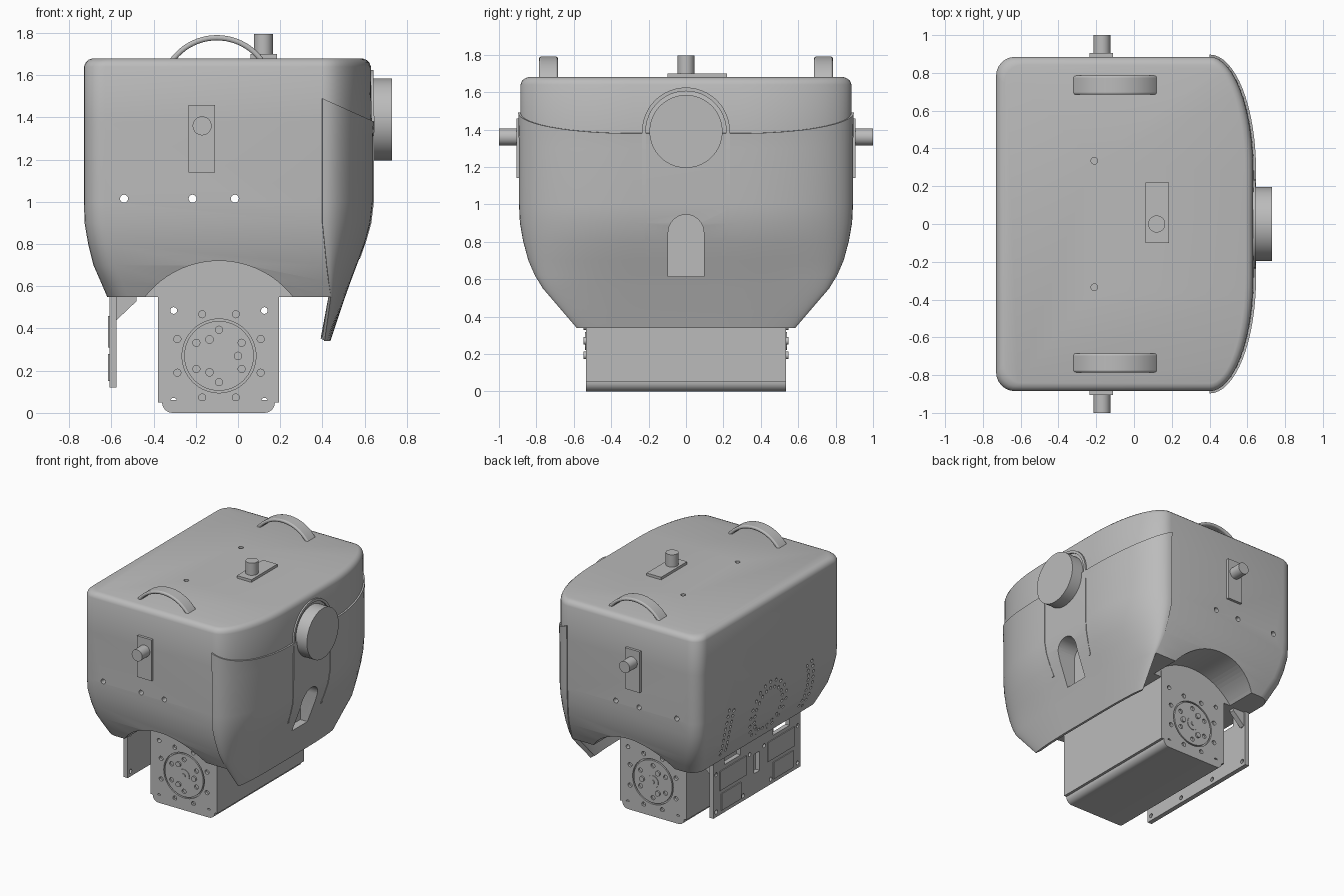
import bpy, bmesh, math
from math import pi, sin, cos, radians
from mathutils import Matrix, Vector

if "Cube" in bpy.data.objects:
    bpy.data.objects.remove(bpy.data.objects["Cube"])

grey = bpy.data.materials.new("plain grey")
grey.use_nodes = True
GREY = (0.5, 0.5, 0.5, 1)
grey.diffuse_color = GREY
grey.node_tree.nodes["Principled BSDF"].inputs["Base Color"].default_value = GREY


def finish(name, bm, smooth=True):
    bmesh.ops.recalc_face_normals(bm, faces=bm.faces)
    me = bpy.data.meshes.new(name)
    bm.to_mesh(me)
    bm.free()
    me.materials.append(grey)
    ob = bpy.data.objects.new(name, me)
    bpy.context.collection.objects.link(ob)
    if smooth:
        shade(ob)
    return ob


def activate(ob):
    bpy.ops.object.select_all(action="DESELECT")
    ob.select_set(True)
    bpy.context.view_layer.objects.active = ob


def shade(ob):
    activate(ob)
    bpy.ops.object.shade_smooth_by_angle(angle=radians(32))


def add_box(bm, x, y, z):
    m = Matrix.Translation(((x[0] + x[1]) / 2, (y[0] + y[1]) / 2, (z[0] + z[1]) / 2))
    m = m @ Matrix.Diagonal((x[1] - x[0], y[1] - y[0], z[1] - z[0], 1))
    return bmesh.ops.create_cube(bm, size=1, matrix=m)["verts"]


def add_cyl(bm, axis, start, length, r, segs=32):
    d = Vector({"x": (1, 0, 0), "y": (0, 1, 0), "z": (0, 0, 1)}[axis])
    m = Matrix.Translation(Vector(start) + d * length / 2) @ d.to_track_quat("Z", "Y").to_matrix().to_4x4()
    bmesh.ops.create_cone(bm, cap_ends=True, segments=segs, radius1=r, radius2=r,
                          depth=abs(length), matrix=m)


def add_prism(bm, pts, axis, a, b):
    place = (lambda p, t: (p[0], t, p[1])) if axis == "y" else (lambda p, t: (t, p[0], p[1]))
    face = bm.faces.new([bm.verts.new(place(p, a)) for p in pts])
    ext = bmesh.ops.extrude_face_region(bm, geom=[face])
    shift = Vector(place((0, 0), b - a))
    bmesh.ops.translate(bm, vec=shift, verts=[v for v in ext["geom"] if isinstance(v, bmesh.types.BMVert)])


def modify(ob, kind, **settings):
    mod = ob.modifiers.new(kind.lower(), kind)
    for k, v in settings.items():
        setattr(mod, k, v)
    activate(ob)
    bpy.ops.object.modifier_apply(modifier=mod.name)


def cut(ob, bm):
    cutter = finish("cutter", bm, False)
    cutter.hide_render = True
    modify(ob, "BOOLEAN", operation="DIFFERENCE", solver="EXACT", object=cutter)
    bpy.data.objects.remove(cutter)
    shade(ob)


# Levels of the body: height, back x, front x, start of front corner, half width
LEVELS = [(0.55, -.62, .50, .44, .765), (.62, -.65, .525, .43, .80), (.70, -.685, .555, .42, .835),
          (.80, -.71, .592, .41, .862), (.90, -.727, .62, .40, .88), (1.0, -.73, .632, .40, .885),
          (1.38, -.73, .634, .40, .885), (1.64, -.73, .63, .40, .885)]


def front_curve(xr, cx, hy, n=16):
    cy = hy * .32
    half = [(cx + (xr - cx) * cos(t), cy + (hy - cy) * sin(t))
            for t in [pi / 2 * i / n for i in range(n + 1)]]
    return [(x, -y) for x, y in reversed(half)] + half


def footprint(xl, xr, cx, hy):
    r, c = .1, []
    for i in range(7):
        t = pi / 2 + pi / 2 * i / 6
        c.append((xl + r + r * cos(t), hy - r + r * sin(t)))
    return front_curve(xr, cx, hy) + c + [(x, -y) for x, y in reversed(c)]


def loft(bm, rings, closed):
    rows = [[bm.verts.new(p) for p in ring] for ring in rings]
    n = len(rows[0])
    for a, b in zip(rows, rows[1:]):
        for i in range(n if closed else n - 1):
            j = (i + 1) % n
            bm.faces.new((a[i], a[j], b[j], b[i]))
    return rows


def front_x(z):
    for a, b in zip(LEVELS, LEVELS[1:]):
        if z <= b[0]:
            return a[2] + (b[2] - a[2]) * (z - a[0]) / (b[0] - a[0])
    return LEVELS[-1][2]


# Main body with rounded lid edge
rings = [[(x, y, z) for x, y in footprint(a, b, c, h)] for z, a, b, c, h in LEVELS]
for z, d in ((1.66, .008), (1.673, .022), (1.68, .042)):
    rings.append([(x, y, z) for x, y in footprint(-.73 + d, .63 - d, .40, .885 - d)])
bm = bmesh.new()
rows = loft(bm, rings, True)
bm.faces.new(rows[0])
bm.faces.new(rows[-1])
body = finish("body", bm)

# Front shell with skirt and rising upper rim
rings = []
for z, xl, xr, cx, hy in [(.34, 0, .43, .41, .585)] + LEVELS[:6] + [(1.3,) + LEVELS[5][1:], LEVELS[6]]:
    d = .012 if z > 1.35 else .008
    ring = front_curve(xr + d, cx, hy + (d if z > .6 else 0))
    top = z > 1.35
    rings.append([(x, y, 1.385 + (.45 * (xr - x) if top else 0)) if top else (x, y, z) for x, y in ring])
bm = bmesh.new()
loft(bm, rings, False)
shell = finish("front_shell", bm)
out = sum((p.normal.x for p in shell.data.polygons))
modify(shell, "SOLIDIFY", thickness=.03, offset=-1 if out > 0 else 1)

# Window recess in the front
for ob in (body, shell):
    bm = bmesh.new()
    arch = [(-.095, .615), (.095, .615)] + [(.095 * cos(pi * i / 16), .85 + .095 * sin(pi * i / 16)) for i in range(17)]
    add_prism(bm, arch, "x", .47, .8)
    cut(ob, bm)

# Round end openings around the motor, side holes, lid holes
bm = bmesh.new()
for s in (-1, 1):
    add_cyl(bm, "y", (-.09, s * .53, .275), s * .5, .445, 96)
for x in (-.54, -.215, -.015):
    add_cyl(bm, "y", (x, -1, 1.015), 2, .019, 16)
for s in (-1, 1):
    add_cyl(bm, "z", (-.21, s * .335, 1.6), .2, .018, 16)
cut(body, bm)

# Perforated pattern on the back: double ring with a curved double row each side
bm = bmesh.new()
dots = [(r, 2 * pi * i / 20) for r in (.165, .215) for i in range(20)]
dots += [(r, c + radians(20) * (i / 4 - 1)) for r in (.48, .54) for c in (0, pi) for i in range(9)]
for r, t in dots:
    add_cyl(bm, "x", (-.8, r * cos(t), .80 + r * sin(t)), .16, .013, 8)
cut(body, bm)

# Motor block
bm = bmesh.new()
add_box(bm, (-.38, .195), (-.535, .535), (.05, .6))
motor = finish("motor_block", bm)
bm = bmesh.new()
foot = []
for cx, a in ((.125, -90), (-.31, 180)):
    foot += [(cx + .05 * cos(radians(a + 15 * i)), .05 + .05 * sin(radians(a + 15 * i))) for i in range(7)]
foot = foot[:7] + [(.175, .06), (-.36, .06)] + foot[7:]
add_prism(bm, foot, "y", -.535, .535)
base = finish("motor_base", bm)
bm = bmesh.new()
for sx in (-1, 1):
    for sz in (-1, 1):
        add_cyl(bm, "y", (-.09 + sx * .215, -.7, .27 + sz * .215), 1.4, .016, 16)
for s in (-1, 1):
    add_cyl(bm, "y", (-.09, s * .52, .27), s * .1, .175, 64)
    for i in range(4):
        for d in (-22, 22):
            t = radians(90 * i + d)
            add_cyl(bm, "y", (-.09 + .213 * cos(t), s * .515, .27 + .213 * sin(t)), s * .1, .017, 16)
cut(motor, bm)

for s, side in ((-1, "front"), (1, "back")):
    # Motor hub with holes and bolts
    bm = bmesh.new()
    add_cyl(bm, "y", (-.09, s * .51, .27), s * .025, .165, 64)
    hub = finish(side + "_motor_hub", bm)
    bm = bmesh.new()
    for i in range(6):
        t = radians(30 + 60 * i)
        add_cyl(bm, "y", (-.09 + .124 * cos(t), s * .522, .27 + .124 * sin(t)), s * .1, .017, 16)
    cut(hub, bm)
    bm = bmesh.new()
    for i in range(3):
        t = radians(120 * i)
        add_cyl(bm, "y", (-.09 + .09 * cos(t), s * .53, .27 + .09 * sin(t)), s * .018, .02, 16)
    add_cyl(bm, "y", (-.09, s * .53, .27), s * .009, .048)
    add_cyl(bm, "y", (-.09, s * .53, .27), s * .015, .016, 16)
    finish(side + "_hub_bolts", bm)

    # Side post on its plate
    bm = bmesh.new()
    add_box(bm, (-.235, -.11), sorted((s * .87, s * .905)), (1.14, 1.46))
    add_cyl(bm, "y", (-.17, s * .9, 1.36), s * .1, .045)
    finish(side + "_post", bm)

    # Carrying handle
    arc = [radians(28 + 124 * i / 24) for i in range(25)]
    pts = [(-.1 + .275 * cos(t), 1.515 + .275 * sin(t)) for t in arc]
    pts += [(-.1 + .25 * cos(t), 1.515 + .25 * sin(t)) for t in reversed(arc)]
    bm = bmesh.new()
    add_prism(bm, pts, "y", s * .735 - .05, s * .735 + .05)
    handle = finish(side + "_handle", bm)
    modify(handle, "BEVEL", width=.01, segments=3, limit_method="ANGLE", angle_limit=radians(40))
    shade(handle)

# Lid post on its plate
bm = bmesh.new()
add_box(bm, (.06, .185), (-.1, .22), (1.66, 1.70))
add_cyl(bm, "z", (.12, 0, 1.69), .105, .045)
finish("lid_post", bm)

# Front drum and the raised arch around it
bm = bmesh.new()
add_cyl(bm, "x", (.55, 0, 1.39), .18, .195, 64)
finish("front_drum", bm)
bm = bmesh.new()
path = [(-.21, .73), (-.22, .82), (-.228, .9), (-.235, 1.0), (-.235, 1.2)]
path += [(-.235 * cos(pi * i / 24), 1.39 + .235 * sin(pi * i / 24)) for i in range(25)]
path += [(-y, z) for y, z in path[4::-1]]
sections = []
for y, z in path:
    x, k = front_x(z), Vector((y, max(z - 1.39, 0))).normalized() * .02
    sections.append([(x + .012, y, z), (x + .012, y - k.x, z - k.y), (x - .05, y - k.x, z - k.y), (x - .05, y, z)])
rows = loft(bm, sections, True)
bm.faces.new(rows[0])
bm.faces.new(rows[-1])
finish("drum_arch", bm)

# Back mounting plate with gussets, openings and raised panels
bm = bmesh.new()
add_box(bm, (-.61, -.575), (-.535, .535), (.12, .57))
plate = finish("mounting_plate", bm)
bm = bmesh.new()
add_box(bm, (-.7, -.5), (-.035, .035), (.28, .43))
for s in (-1, 1):
    add_box(bm, (-.7, -.5), sorted((s * .2, s * .4)), (.49, .55))
    for y, z in ((.5, .16), (.5, .45), (.17, .16), (.09, .45)):
        add_cyl(bm, "x", (-.7, s * y, z), .2, .016, 16)
cut(plate, bm)
bm = bmesh.new()
for s in (-1, 1):
    add_box(bm, (-.617, -.60), sorted((s * .2, s * .44)), (.15, .28))
    add_box(bm, (-.617, -.60), sorted((s * .13, s * .46)), (.31, .46))
finish("plate_panels", bm)
bm = bmesh.new()
for y in (-.52, .48):
    add_prism(bm, [(-.60, .56), (-.48, .56), (-.48, .53), (-.575, .44), (-.60, .44)], "y", y, y + .04)
finish("plate_gussets", bm)
